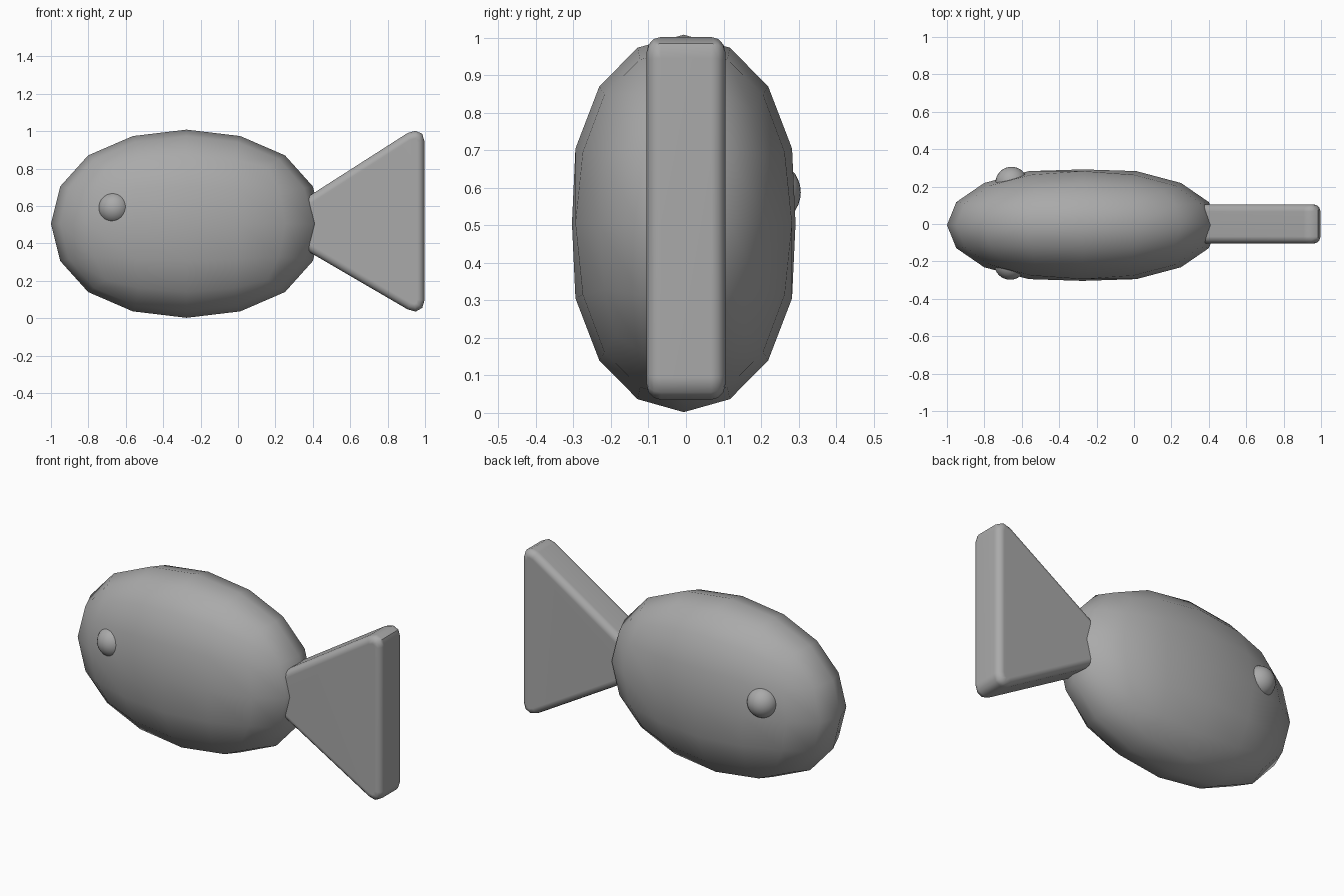
import bpy, bmesh, math
from mathutils import Vector

old = bpy.data.objects.get("Cube")
if old:
    bpy.data.objects.remove(old, do_unlink=True)

# Single flat grey
grey = bpy.data.materials.new("plain_grey")
grey.use_nodes = True
colour = (0.4, 0.4, 0.4, 1.0)
grey.diffuse_color = colour
grey.node_tree.nodes["Principled BSDF"].inputs["Base Color"].default_value = colour


def make_object(name, bm, smooth_angle):
    bmesh.ops.recalc_face_normals(bm, faces=bm.faces)
    mesh = bpy.data.meshes.new(name)
    bm.to_mesh(mesh)
    bm.free()
    mesh.materials.append(grey)
    obj = bpy.data.objects.new(name, mesh)
    bpy.context.collection.objects.link(obj)
    activate(obj)
    bpy.ops.object.shade_smooth_by_angle(angle=math.radians(smooth_angle))
    return obj


def activate(obj):
    bpy.ops.object.select_all(action='DESELECT')
    obj.select_set(True)
    bpy.context.view_layer.objects.active = obj


# Body: a cube rounded by subdivision, stretched into a flattened egg
bm = bmesh.new()
bmesh.ops.create_cube(bm, size=2)
body = make_object("body", bm, 180)
sub = body.modifiers.new("rounding", 'SUBSURF')
sub.levels = sub.render_levels = 2
bpy.ops.object.modifier_apply(modifier=sub.name)
reach = max(v.co.x for v in body.data.vertices)
for v in body.data.vertices:
    n = v.co / reach
    side = max(-0.298, min(0.298, n.y * 0.31))  # slightly flattened flanks
    v.co = Vector((-0.275 + n.x * 0.725, -0.006 + side, 0.505 + n.z * 0.503))
bpy.ops.object.shade_smooth()

# Tail: a wedge outline in XZ with rounded rear corners, extruded along y
outline = [(0.25, 0.57), (0.907, 0.99), (0.95, 1.002), (0.985, 0.985),
           (0.997, 0.945), (0.997, 0.095), (0.985, 0.055), (0.95, 0.035),
           (0.907, 0.047), (0.25, 0.43)]
half = 0.105
bm = bmesh.new()
face = bm.faces.new([bm.verts.new((x, -half, z)) for x, z in outline])
res = bmesh.ops.extrude_face_region(bm, geom=[face])
moved = [g for g in res["geom"] if isinstance(g, bmesh.types.BMVert)]
bmesh.ops.translate(bm, verts=moved, vec=(0, 2 * half, 0))
# soften both rims
rims = [e for e in bm.edges if abs(e.verts[0].co.y - e.verts[1].co.y) < 1e-5]
bmesh.ops.bevel(bm, geom=rims, offset=0.038, segments=3, profile=0.5,
                affect='EDGES', clamp_overlap=True)
tail = make_object("tail", bm, 45)
weighted = tail.modifiers.new("flat_panels", 'WEIGHTED_NORMAL')
weighted.keep_sharp = True

# Eyes: small spheres sunk into each flank
for name, x, y in (("right_side_eye", -0.662, -0.212), ("left_side_eye", -0.655, 0.22)):
    bm = bmesh.new()
    bmesh.ops.create_uvsphere(bm, u_segments=32, v_segments=16, radius=0.086)
    bmesh.ops.translate(bm, verts=bm.verts, vec=(x, y, 0.588))
    make_object(name, bm, 180)
